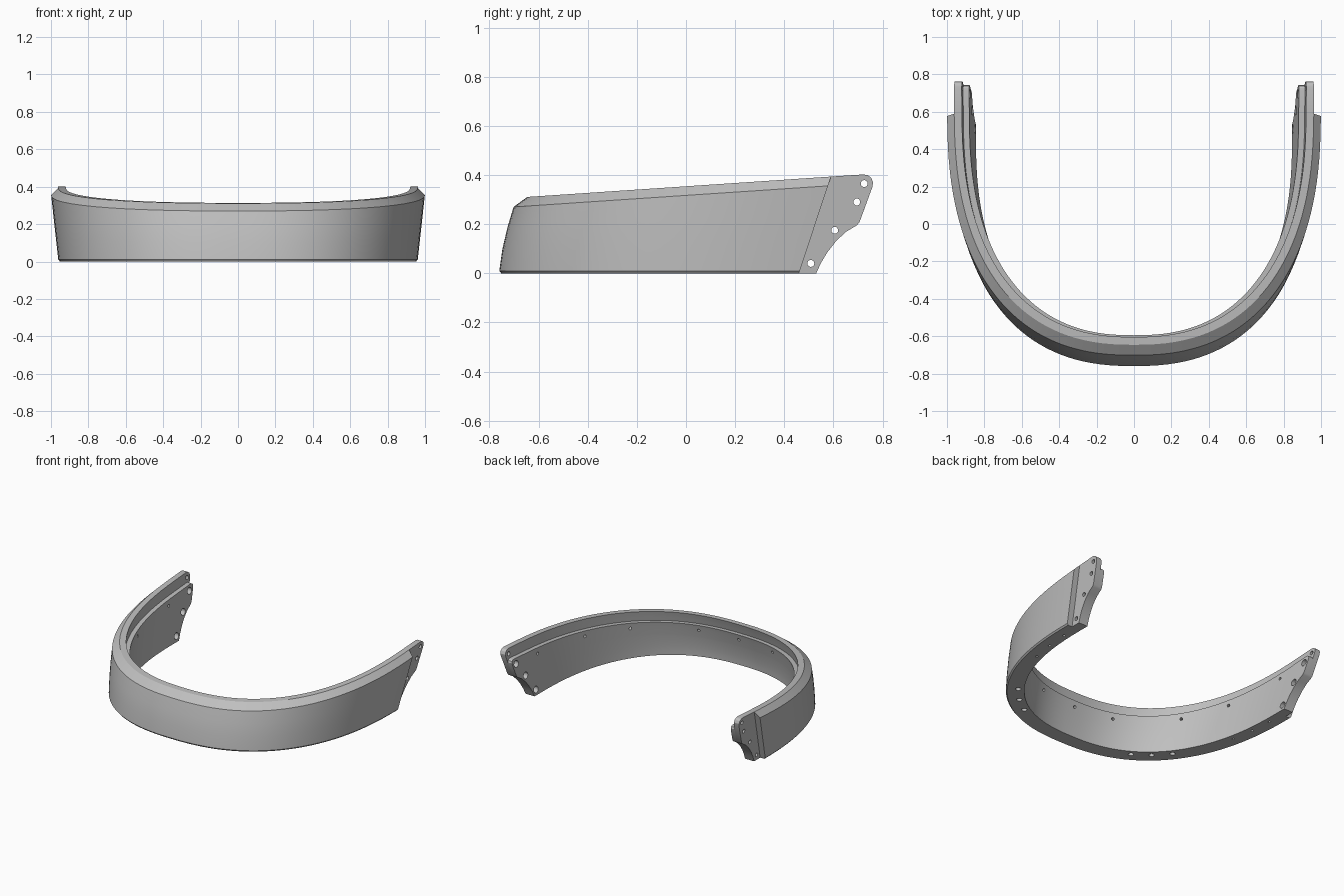
import bpy, bmesh, math
from mathutils import Vector

if "Cube" in bpy.data.objects:
    bpy.data.objects.remove(bpy.data.objects["Cube"])

mat = bpy.data.materials.new("plain grey")
GREY = (0.52, 0.52, 0.52, 1)
mat.use_nodes = True
mat.diffuse_color = GREY
mat.node_tree.nodes["Principled BSDF"].inputs["Base Color"].default_value = GREY

EXP = 2 / 2.4      # squareness of the U-shaped plan
DROP = 0.07        # height of the inner ledge below the rim
TOP = 0.402        # rim height at the rear tips
SKIN, STEP, INNER = 0.042, 0.083, 0.115   # depths of the layer boundaries


def rim(y):
    return min(0.31 + 0.067 * (y + 0.655), TOP)


def point(deg, inset, z):
    """Point on the leaning U surface, inset from the outer face."""
    t = math.radians(deg)
    end = 0.46 + 0.33 * z
    front = 0.76 - 0.06 * (max(z, 0) / 0.275) ** 1.5
    x = (0.96 + 0.11 * z - inset) * abs(math.sin(t)) ** EXP
    y = end - (end + front - inset) * max(math.cos(t), 0) ** EXP
    return Vector((math.copysign(x, t), y, z))


def rim_point(deg, inset, frac, offset):
    """Point at a fraction of the local rim height plus an offset."""
    z = 0.35 * frac
    for _ in range(6):
        z = rim(point(deg, inset, z).y) * frac + offset
    return point(deg, inset, z)


def finish(bm, name):
    bmesh.ops.recalc_face_normals(bm, faces=bm.faces)
    if bm.calc_volume(signed=True) < 0:
        bmesh.ops.reverse_faces(bm, faces=bm.faces)
    mesh = bpy.data.meshes.new(name)
    bm.to_mesh(mesh)
    bm.free()
    ob = bpy.data.objects.new(name, mesh)
    bpy.context.collection.objects.link(ob)
    mesh.materials.append(mat)
    return ob


def sweep(name, section, tab=None):
    """Loft a section of (inset, fraction, offset) round the U, then out to the tabs."""
    steps = 72
    rings = [[rim_point(-90 + 180 * i / steps, *s) for s in section]
             for i in range(steps + 1)]
    if tab:
        for s in (-1, 1):
            tip = [Vector((point(90 * s, sec[0], z).x, y, z))
                   for sec, (y, z) in zip(section, tab)]
            rings.insert(0 if s < 0 else len(rings), tip)
    bm = bmesh.new()
    rings = [[bm.verts.new(p) for p in ring] for ring in rings]
    n = len(section)
    for a, b in zip(rings, rings[1:]):
        for i in range(n):
            j = (i + 1) % n
            bm.faces.new((a[i], a[j], b[j], b[i]))
    for r in (rings[0], rings[-1]):
        for i in range(n // 2 - 1):
            bm.faces.new((r[i], r[i + 1], r[n - 2 - i], r[n - 1 - i]))
    return finish(bm, name)


def layer(name, outer, inner, drop, outline):
    """Band layer whose rear ends follow a (y, z) outline."""
    fracs = [z / (TOP - drop) for _, z in outline]
    section = [(outer, f, -f * drop) for f in fracs]
    section += [(inner, f, -f * drop) for f in reversed(fracs)]
    return sweep(name, section, outline + outline[::-1])


def drill(bm, p, q, radius):
    axis = q - p
    mx = axis.to_track_quat("Z", "Y").to_matrix().to_4x4()
    mx.translation = (p + q) / 2
    bmesh.ops.create_cone(bm, cap_ends=True, segments=20, radius1=radius,
                          radius2=radius, depth=axis.length, matrix=mx)


def drill_bottom(bm):
    for s in (-1, 1):
        for angles, radius in (((27, 36, 45), 0.018), ((71, 79, 86), 0.009)):
            for deg in angles:
                drill(bm, point(s * deg, 0.076, -0.02), point(s * deg, 0.076, 0.04), radius)


def cut_holes(ob, bm):
    cutter = finish(bm, "hole_cutter")
    cutter.hide_render = True
    mod = ob.modifiers.new("holes", "BOOLEAN")
    mod.object, mod.operation, mod.solver = cutter, "DIFFERENCE", "EXACT"
    bpy.context.view_layer.objects.active = ob
    bpy.ops.object.modifier_apply(modifier=mod.name)
    bpy.data.objects.remove(cutter)


# Outer skin with bevelled foot and chamfered rim
skin = sweep("outer_skin", [
    (0.008, 0, 0), (0, 0, 0.01), (0, 0.33, 0), (0, 0.62, 0), (0, 1, -0.037),
    (SKIN, 1, 0), (SKIN, 0.62, 0), (SKIN, 0.33, 0), (SKIN, 0, 0.01), (SKIN, 0, 0)])

# Core and lower inner liner, both ending in curved tabs
lower = [(0.53, 0), (0.548, 0.04), (0.575, 0.085), (0.61, 0.13), (0.65, 0.168),
         (0.695, 0.195), (0.706, 0.208)]
core = layer("core_band", SKIN, STEP, 0, lower + [
    (0.758, 0.35), (0.761, 0.37), (0.754, 0.388), (0.74, 0.399), (0.72, TOP)])
liner = layer("inner_liner", STEP, INNER, DROP, lower + [
    (0.738, 0.295), (0.742, 0.31), (0.738, 0.323), (0.728, 0.33), (0.71, TOP - DROP)])

# Screw holes: narrow through the core, wide through the liner
core_bm, liner_bm = bmesh.new(), bmesh.new()
drill_bottom(core_bm)
drill_bottom(liner_bm)
tab_holes = [(0.508, 0.04), (0.605, 0.175), (0.695, 0.29), (0.725, 0.365)]
for s in (-1, 1):
    for y, z in tab_holes:
        drill(core_bm, Vector((s * 0.8, y, z)), Vector((s * 1.1, y, z)), 0.014)
    for y, z in tab_holes[:3]:
        drill(liner_bm, Vector((s * 0.75, y, z)), Vector((s * 1.0, y, z)), 0.024)
for deg in (-87, -66, -46, -16, 0, 16, 46, 66, 87):
    z = rim_point(deg, INNER, 1, -DROP - 0.04).z
    drill(liner_bm, point(deg, 0.14, z), point(deg, 0.06, z), 0.01)
cut_holes(core, core_bm)
cut_holes(liner, liner_bm)

# Smooth shading with crisp edges
for ob in (skin, core, liner):
    bpy.ops.object.select_all(action="DESELECT")
    ob.select_set(True)
    bpy.context.view_layer.objects.active = ob
    bpy.ops.object.shade_smooth_by_angle(angle=math.radians(25))
